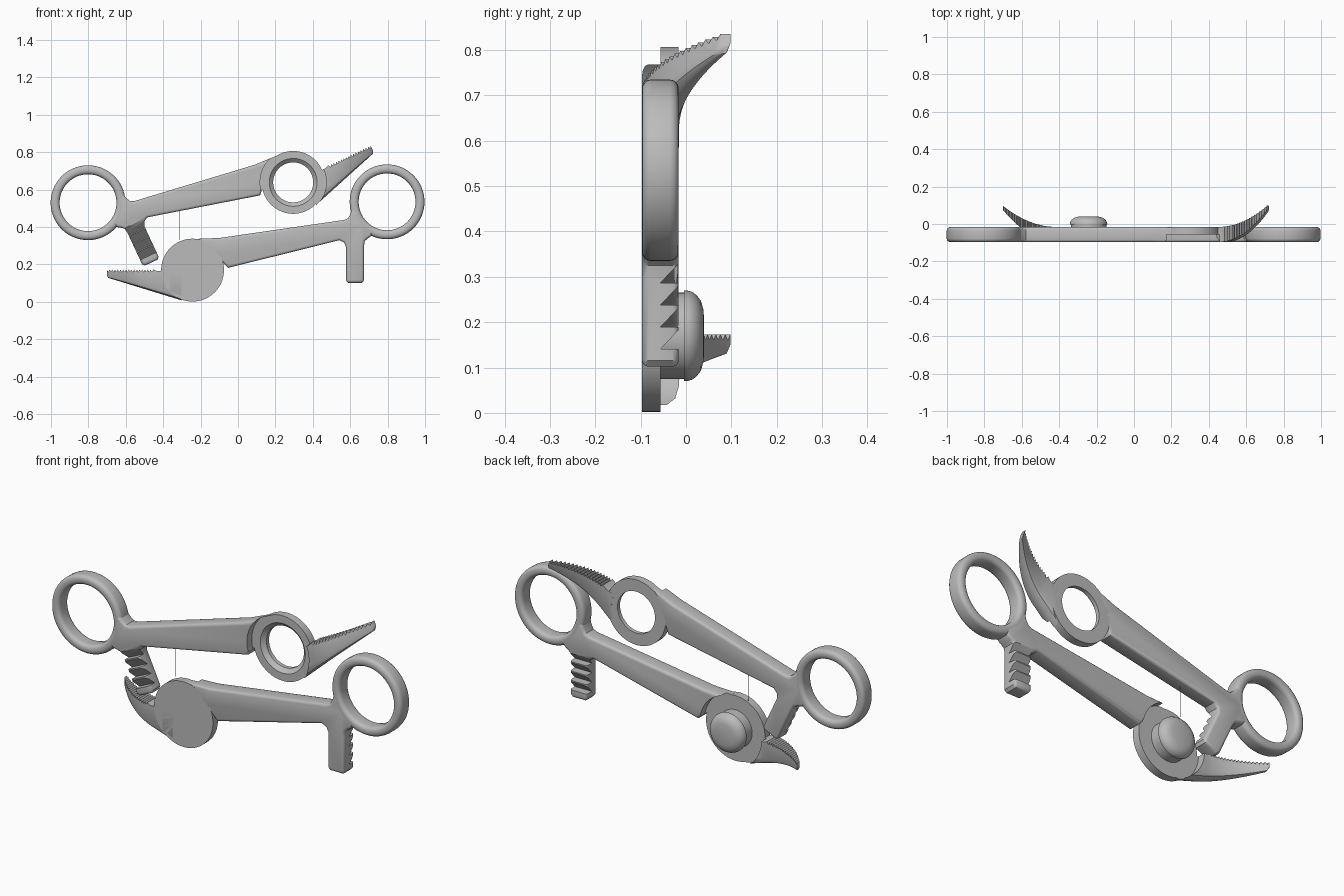
import bpy, bmesh, math
from mathutils import Matrix

if "Cube" in bpy.data.objects:
    bpy.data.objects.remove(bpy.data.objects["Cube"])

metal = bpy.data.materials.new("brushed grey")
metal.use_nodes = True
metal.diffuse_color = (0.5, 0.5, 0.5, 1)
metal.node_tree.nodes["Principled BSDF"].inputs["Base Color"].default_value = (0.5, 0.5, 0.5, 1)

MID, HALF = -0.0565, 0.0405      # middle plane and half thickness of the tool
HUB_R = 0.168
RING = (-1.04, 0.365)            # finger ring centre, measured from the hub
parts = []


def finish(name, bm, frame):
    """Place a bmesh built in hub coordinates and make it an object."""
    bm.transform(frame)
    bmesh.ops.recalc_face_normals(bm, faces=bm.faces)
    mesh = bpy.data.meshes.new(name)
    bm.to_mesh(mesh)
    bm.free()
    mesh.materials.append(metal)
    obj = bpy.data.objects.new(name, mesh)
    bpy.context.collection.objects.link(obj)
    parts.append(obj)
    return obj


def loft(sections):
    """Skin equal-length closed sections and cap both ends."""
    bm = bmesh.new()
    rows = [[bm.verts.new(p) for p in s] for s in sections]
    n = len(rows[0])
    for a, b in zip(rows, rows[1:]):
        for i in range(n):
            j = (i + 1) % n
            bm.faces.new((a[i], a[j], b[j], b[i]))
    bm.faces.new(rows[0])
    bm.faces.new(rows[-1])
    return bm


def prism(outline, y0, y1, bevel=0):
    """Extrude an outline in the hub plane through the thickness."""
    bm = loft([[(u, y, v) for u, v in outline] for y in (y0, y1)])
    if bevel:
        bmesh.ops.recalc_face_normals(bm, faces=bm.faces)
        rims = [e for e in bm.edges if abs(e.verts[0].co.y - e.verts[1].co.y) < 1e-5]
        bmesh.ops.bevel(bm, geom=rims, offset=bevel, offset_type='OFFSET', segments=3,
                        profile=0.5, affect='EDGES', clamp_overlap=False)
    return bm


def revolve(profile, centre=(0, 0), steps=64):
    """Turn a closed (radius, y) profile about the thickness axis."""
    bm = bmesh.new()
    rows = []
    for k in range(steps):
        a = 2 * math.pi * k / steps
        rows.append([bm.verts.new((centre[0] + r * math.cos(a), y, centre[1] + r * math.sin(a)))
                     for r, y in profile])
    n = len(profile)
    for k in range(steps):
        a, b = rows[k], rows[(k + 1) % steps]
        for i in range(n):
            j = (i + 1) % n
            if profile[i][0] or profile[j][0]:
                bm.faces.new((a[i], a[j], b[j], b[i]))
    bmesh.ops.remove_doubles(bm, verts=bm.verts, dist=1e-6)
    return bm


def circle(r, steps=64):
    return [(r * math.cos(2 * math.pi * i / steps), r * math.sin(2 * math.pi * i / steps))
            for i in range(steps)]


def cut(obj, bm, frame):
    """Subtract a solid from a part and bake the result."""
    tool = finish("cutter", bm, frame)
    parts.remove(tool)
    tool.hide_render = True
    mod = obj.modifiers.new("cut", 'BOOLEAN')
    mod.operation, mod.solver, mod.object = 'DIFFERENCE', 'EXACT', tool
    deps = bpy.context.evaluated_depsgraph_get()
    baked = bpy.data.meshes.new_from_object(obj.evaluated_get(deps))
    obj.modifiers.clear()
    obj.data = baked
    bpy.data.objects.remove(tool)


# arm, neck and ratchet stem as one outline
ARM = [(-0.02, 0.167), (-0.145, 0.172), (-0.81, 0.268), (-0.832, 0.277), (-0.844, 0.3),
       (-0.85, 0.325), (-0.878, 0.335), (-0.914, 0.258), (-0.97, 0.214), (-0.955, 0.182),
       (-0.935, 0.168), (-0.921, 0.155), (-0.917, 0.13), (-0.917, -0.055), (-0.905, -0.068),
       (-0.832, -0.068), (-0.82, -0.055), (-0.82, 0.125), (-0.81, 0.147), (-0.785, 0.16),
       (-0.19, 0.012), (-0.12, 0.08)]


def jaw_section(u, top):
    """Cross-section of the jaw, sweeping backwards towards its tip."""
    t = max(0, (u - 0.17) / 0.286)
    front, back = -0.097 + 0.17 * t * t, -0.016 + 0.112 * t * t
    low = -0.163 + 0.307 * (u - 0.055)
    if u > 0.455:
        low += 0.012
    r = 0.32 * (back - front)
    pts = [(front, top), (front, low + r), (front + 0.3 * r, low + 0.3 * r), (front + r, low),
           (back - r, low), (back - 0.3 * r, low + 0.3 * r), (back, low + r), (back, top)]
    return [(u, y, v) for y, v in pts]


def half_tool(label, frame, side, drilled):
    """One lever; side is +1 if its hub lies in the back half, -1 in the front half."""
    # finger ring with a rounded section
    c, w, rad = 0.176, 0.024, 0.02
    section = []
    for k, (sx, sy) in enumerate([(1, 1), (-1, 1), (-1, -1), (1, -1)]):
        for i in range(5):
            a = math.radians(90 * k + 22.5 * i)
            section.append((c + sx * (w - rad) + rad * math.cos(a),
                            MID + sy * (HALF - rad) + rad * math.sin(a)))
    finish(label + "_finger_ring", revolve(section, RING), frame)

    # arm with ratchet teeth
    arm = finish(label + "_arm", prism(ARM, MID - HALF, MID + HALF, 0.014), frame)
    out = MID - side * 0.046
    for i in range(4):
        top, low = 0.165 - 0.0487 * i, 0.1165 - 0.0487 * i
        notch = [(out, top), (MID, low), (out, low)]
        cut(arm, loft([[(u, y, v) for y, v in notch] for u in (-0.93, -0.806)]), frame)

    # serrated jaw
    stations = [(0.06, -0.005), (0.12, -0.005), (0.19, -0.005)]
    stations += [(0.21 + 0.0073 * i, -0.01 if i % 2 else 0.003) for i in range(35)]
    jaw = finish(label + "_jaw", loft([jaw_section(u, t) for u, t in stations]), frame)

    # clearance for the opposite hub, and the bore
    for part in (arm, jaw):
        cut(part, prism(circle(0.177), MID, MID - side * 0.1), frame)
        if drilled:
            cut(part, prism(circle(0.14), -0.3, 0.3), frame)

    # hub
    face = MID + side * HALF
    if drilled:
        step = MID + side * 0.02
        hub = [(HUB_R, MID), (HUB_R, face), (0.107, face), (0.107, step), (0.128, MID)]
    else:
        hub = [(0, MID), (HUB_R, MID), (HUB_R, face), (0, face)]
    finish(label + "_hub", revolve(hub), frame)


def frame_at(x, z, along, across):
    return Matrix(((along[0], 0, across[0], x), (0, 1, 0, 0),
                   (along[1], 0, across[1], z), (0, 0, 0, 1)))


ca, sa = math.cos(math.radians(25)), math.sin(math.radians(25))
upper = frame_at(0.295, 0.639, (ca, sa), (-sa, ca))
lower = frame_at(-0.243, 0.17, (-1, 0), (0, 1))
half_tool("upper", upper, 1, True)
half_tool("lower", lower, -1, False)

# snap-in pivot stud on the lower hub
stud = [(0, MID), (0.095, MID), (0.095, -0.004), (0.1, -0.004), (0.1, 0.002), (0.097, 0.013),
        (0.09, 0.023), (0.077, 0.033), (0.055, 0.039), (0, 0.04)]
finish("pivot_stud", revolve(stud), lower)

# hair-thin link between the levers
link = [(-0.315 + u, v) for u, v in ((-0.001, 0.33), (0.001, 0.33), (0.001, 0.51), (-0.001, 0.51))]
finish("thin_link", prism(link, MID - 0.001, MID + 0.001), Matrix.Identity(4))

# smooth shading with crisp edges
bpy.ops.object.select_all(action='DESELECT')
for obj in parts:
    obj.select_set(True)
bpy.context.view_layer.objects.active = parts[0]
bpy.ops.object.shade_smooth_by_angle(angle=math.radians(32))
